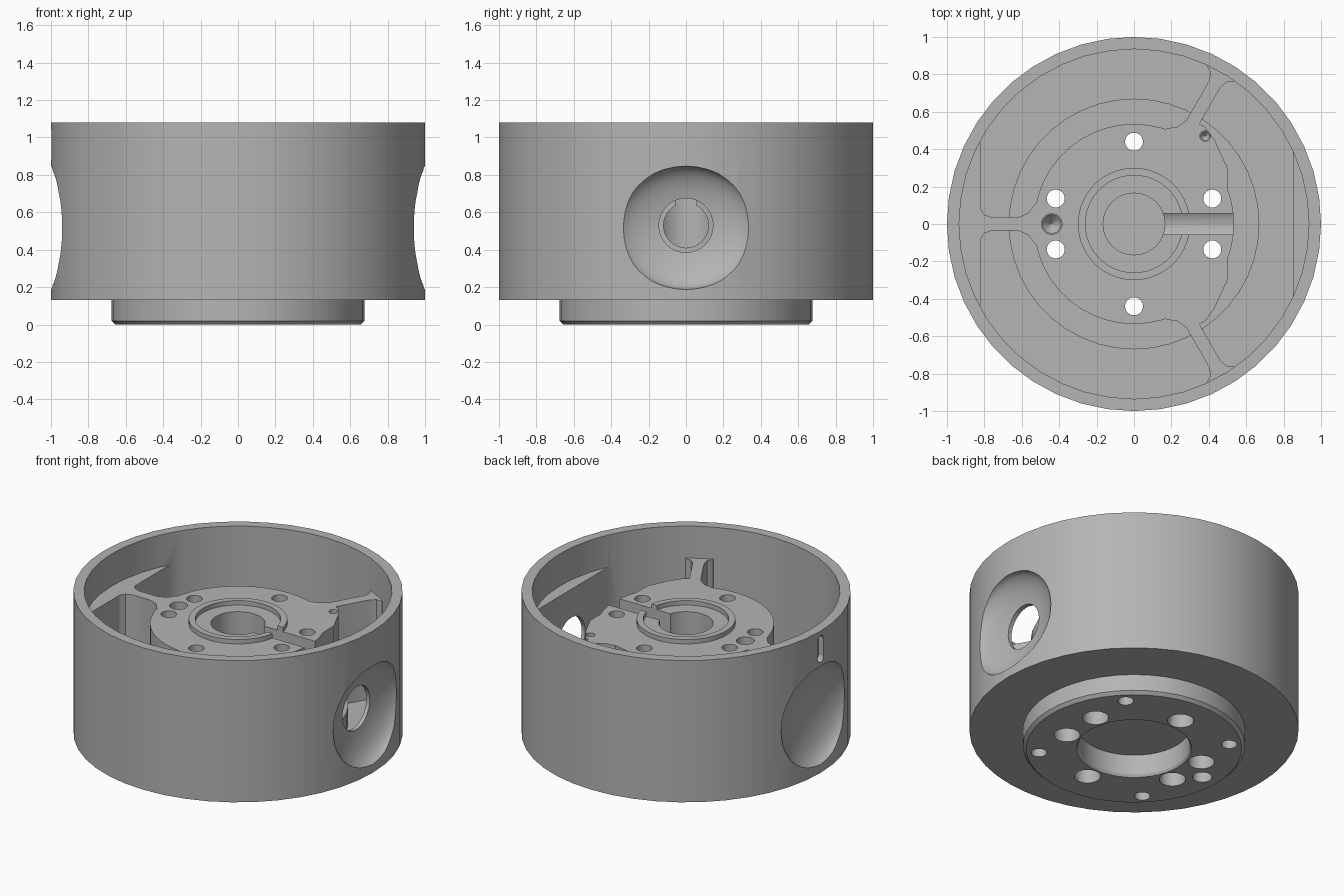
import bpy, bmesh
from math import sin, cos, pi, radians, sqrt, asin
from mathutils import Matrix, Vector

cube = bpy.data.objects.get("Cube")
if cube:
    bpy.data.objects.remove(cube, do_unlink=True)

grey = bpy.data.materials.new("machined_grey")
grey.use_nodes = True
colour = (0.46, 0.46, 0.46, 1)
grey.diffuse_color = colour
grey.node_tree.nodes["Principled BSDF"].inputs["Base Color"].default_value = colour

TOP = 0.865    # top of hub, ribs and pads
FLOOR = 0.2    # floor of the pockets


def finish(name, bm):
    bmesh.ops.recalc_face_normals(bm, faces=bm.faces)
    mesh = bpy.data.meshes.new(name)
    bm.to_mesh(mesh)
    bm.free()
    mesh.materials.append(grey)
    obj = bpy.data.objects.new(name, mesh)
    bpy.context.collection.objects.link(obj)
    return obj


def lathe(name, profile, steps):
    bm = bmesh.new()
    verts = [bm.verts.new((r, 0, z)) for r, z in profile]
    edges = [bm.edges.new(pair) for pair in zip(verts, verts[1:])]
    bmesh.ops.spin(bm, geom=verts + edges, cent=(0, 0, 0), axis=(0, 0, 1),
                   angle=2 * pi, steps=steps)
    bmesh.ops.remove_doubles(bm, verts=bm.verts, dist=0.0001)
    return finish(name, bm)


def prism(name, outline, z0, z1, angle=0):
    bm = bmesh.new()
    face = bm.faces.new([bm.verts.new((x, y, z0)) for x, y in outline])
    up = bmesh.ops.extrude_face_region(bm, geom=[face])["geom"]
    bmesh.ops.translate(bm, vec=(0, 0, z1 - z0),
                        verts=[v for v in up if isinstance(v, bmesh.types.BMVert)])
    bm.transform(Matrix.Rotation(radians(angle), 4, 'Z'))
    return finish(name, bm)


def rod(name, a, b, r1, r2=None, sides=24):
    a, b = Vector(a), Vector(b)
    turn = (b - a).to_track_quat('Z', 'Y').to_matrix().to_4x4()
    bm = bmesh.new()
    bmesh.ops.create_cone(bm, cap_ends=True, segments=sides, radius1=r1,
                          radius2=r1 if r2 is None else r2, depth=(b - a).length,
                          matrix=Matrix.Translation((a + b) / 2) @ turn)
    return finish(name, bm)


def block(name, low, high):
    return prism(name, [(low[0], low[1]), (high[0], low[1]),
                        (high[0], high[1]), (low[0], high[1])], low[2], high[2])


def bowl(name, x):
    bm = bmesh.new()
    bmesh.ops.create_uvsphere(bm, u_segments=40, v_segments=24, radius=1,
                              matrix=Matrix.Translation((x, 0, 0.517))
                              @ Matrix.Diagonal((0.135, 0.375, 0.33, 1))
                              @ Matrix.Rotation(pi / 2, 4, 'Y'))
    return finish(name, bm)


# Turned housing: boss, outer wall, stepped hub, collar and blind bore
housing = lathe("housing", [
    (0, 0.15), (0.34, 0.15), (0.34, 0.015), (0.35, 0), (0.655, 0), (0.675, 0.02),
    (0.675, 0.13), (1, 0.13), (1, 1.08), (0.935, 1.08), (0.935, FLOOR),
    (0.67, FLOOR), (0.67, 0.32), (0.535, 0.32), (0.535, TOP), (0.3, TOP),
    (0.3, 0.895), (0.26, 0.895), (0.26, TOP), (0.165, TOP), (0.165, 0.3), (0, 0.3)], 44)


def apply(tool, operation):
    bpy.context.view_layer.objects.active = housing
    mod = housing.modifiers.new(tool.name, 'BOOLEAN')
    mod.operation = operation
    mod.solver = 'EXACT'
    mod.object = tool
    bpy.ops.object.modifier_apply(modifier=mod.name)
    bpy.data.objects.remove(tool, do_unlink=True)


def add(tool):
    apply(tool, 'UNION')


def cut(tool):
    apply(tool, 'DIFFERENCE')


# Flat pads behind the two side dimples
def pad(name, chord, angle):
    radius = 0.965
    half = asin(sqrt(radius ** 2 - chord ** 2) / radius)
    arc = [(radius * cos(half * i / 10), radius * sin(half * i / 10))
           for i in range(-10, 11)]
    return prism(name, arc, 0.16, TOP, angle)


add(pad("left_pad", 0.85, 0))
add(pad("right_pad", 0.82, 180))

# Wider hub sector with a flat face on the slotted side
add(prism("hub_flat", [(0.2, 0.5), (0.3, 0.56), (0.38, 0.52), (0.43, 0.45), (0.5, 0.3),
                       (0.5, -0.3), (0.43, -0.45), (0.38, -0.52), (0.3, -0.56),
                       (0.2, -0.5)], 0.25, TOP))

# Three ribs flared at both ends
for angle, end in ((60, 0.935), (180, 0.83), (300, 0.935)):
    side = [(0.48, 0.13), (0.53, 0.105), (0.565, 0.06), (0.62, 0.035),
            (end - 0.07, 0.035), (end - 0.03, 0.05), (end - 0.008, 0.085), (0.955, 0.09)]
    add(prism("rib", side + [(x, -y) for x, y in reversed(side)], 0.16, TOP, angle))

# Side dimples, the window in one of them and the notch above the other
cut(bowl("left_dimple", 1))
cut(bowl("right_dimple", -1))
cut(rod("window", (0.7, 0, 0.53), (1.1, 0, 0.53), 0.145, sides=32))
cut(block("notch", (-1.1, -0.03, 0.9), (-0.96, 0.03, 1.02)))
for z in (0.9, 1.02):
    cut(rod("notch_end", (-1.1, 0, z), (-0.96, 0, z), 0.03, sides=16))

# Radial hole through the hub with an open slot over it
cut(rod("radial_hole", (0.05, 0, 0.53), (0.6, 0, 0.53), 0.12, sides=32))
cut(block("slot", (0.05, -0.055, 0.53), (0.6, 0.055, 1)))

# Six bolt holes, counterbored from below
for degrees in (18, 90, 162, 198, 270, 342):
    x, y = 0.44 * cos(radians(degrees)), 0.44 * sin(radians(degrees))
    cut(rod("bolt_hole", (x, y, -0.1), (x, y, 1), 0.048))
    cut(rod("counterbore", (x, y, -0.1), (x, y, 0.16), 0.08))

# Blind holes in the underside
for degrees in (45, 135, 225, 315):
    x, y = 0.58 * cos(radians(degrees)), 0.58 * sin(radians(degrees))
    cut(rod("tapped_hole", (x, y, -0.1), (x, y, 0.14), 0.048))
cut(rod("lower_pin_hole", (-0.54, 0, -0.1), (-0.54, 0, 0.14), 0.06))

# Blind holes in the top with drilled points
for x, y, r in ((-0.44, 0, 0.055), (0.38, 0.47, 0.028)):
    cut(rod("pin_hole", (x, y, 0.6), (x, y, 1), r))
    cut(rod("pin_point", (x, y, 0.6 - r), (x, y, 0.605), 0.001, r))

# Smooth shading with sharp edges
bpy.ops.object.select_all(action='DESELECT')
housing.select_set(True)
bpy.context.view_layer.objects.active = housing
bpy.ops.object.shade_smooth_by_angle(angle=radians(30))
